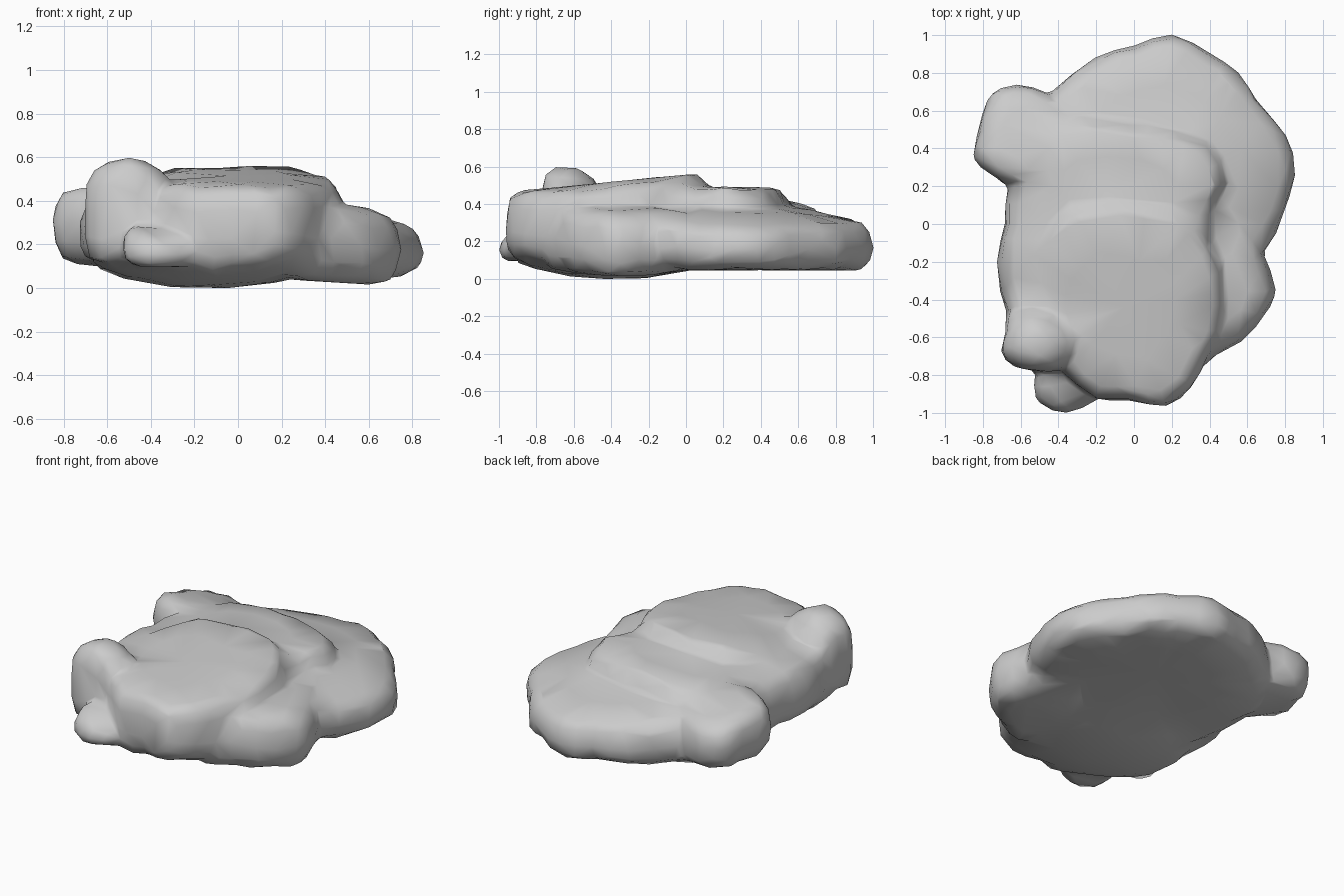
import bpy, bmesh, random, math
from mathutils import Vector

if "Cube" in bpy.data.objects:
    bpy.data.objects.remove(bpy.data.objects["Cube"])

random.seed(4)


def slab(name, outline, bottom, top, rings, jitter=0.01):
    """Stack scaled copies of an outline between a bottom and a top surface."""
    # smooth the outline with one in-between point per edge
    n = len(outline)
    pts = []
    for i in range(n):
        p0, p1, p2, p3 = (Vector(outline[(i + k) % n]) for k in (-1, 0, 1, 2))
        pts += [p1, (p1 + p2) * 0.5625 - (p0 + p3) * 0.0625]
    c = sum(pts, Vector((0, 0))) / len(pts)
    bm = bmesh.new()
    loops = []
    for s, t in rings:
        loop = []
        for p in pts:
            x, y = c + (p - c) * s * 1.008
            lo, hi = bottom(x, y), top(x, y)
            j = jitter if 0 < t < 1 else jitter * 0.2
            z = lo + (hi - lo) * t + random.uniform(-j, j)
            loop.append(bm.verts.new((x + random.uniform(-j, j) * (s < 1),
                                      y + random.uniform(-j, j) * (s < 1), z)))
        loops.append(loop)
    m = len(pts)
    for a, b in zip(loops, loops[1:]):
        for i in range(m):
            bm.faces.new((a[i], a[(i + 1) % m], b[(i + 1) % m], b[i]))
    for loop, f in ((loops[0], bottom), (loops[-1], top)):
        v = bm.verts.new((c.x, c.y, f(c.x, c.y)))
        for i in range(m):
            bm.faces.new((loop[i], loop[(i + 1) % m], v))
    bmesh.ops.triangulate(bm, faces=bm.faces)
    bmesh.ops.recalc_face_normals(bm, faces=bm.faces)
    me = bpy.data.meshes.new(name)
    bm.to_mesh(me)
    bm.free()
    ob = bpy.data.objects.new(name, me)
    bpy.context.collection.objects.link(ob)
    return ob


def bowl(x, y):
    return 0.31 * ((x + 0.13) ** 2 + (y + 0.38) ** 2)


ROUND = [(0.5, 0), (0.82, 0.06), (0.96, 0.25), (1, 0.5), (0.95, 0.78), (0.82, 0.95), (0.5, 1)]

# wide low slab at the back
base = slab("base_slab",
            [(0.2, 1.0), (0.4, 0.9), (0.55, 0.8), (0.64, 0.66), (0.8, 0.47), (0.85, 0.27),
             (0.78, 0.05), (0.68, -0.15), (0.3, -0.4), (-0.2, -0.4), (-0.6, -0.2),
             (-0.66, 0.2), (-0.62, 0.5), (-0.44, 0.69), (-0.2, 0.88), (0, 0.94)],
            lambda x, y: 0.05,
            lambda x, y: 0.42 - 0.17 * max(0, y - 0.4) - 0.06 * max(0, x + 0.1)
            - 0.2 * max(0, x - 0.45),
            [(0.5, 0), (0.87, 0.03), (0.98, 0.2), (1, 0.45), (0.98, 0.8), (0.9, 0.96), (0.6, 1)])

# middle step
middle = slab("middle_slab",
              [(-0.3, 0.57), (0, 0.54), (0.2, 0.51), (0.4, 0.43), (0.5, 0.23), (0.42, 0.06),
               (0.38, -0.4), (0, -0.7), (-0.45, -0.7), (-0.66, -0.5), (-0.72, -0.2),
               (-0.68, 0), (-0.66, 0.22), (-0.52, 0.45)],
              lambda x, y: 0.12,
              lambda x, y: 0.495 - 0.1 * max(0, -x - 0.15),
              [(0.6, 0), (0.95, 0.05), (1, 0.25), (0.99, 0.55), (0.95, 0.82), (0.87, 0.97), (0.6, 1)])

# tall front block with a flat tilted top and bowl-shaped underside
upper = slab("upper_block",
             [(-0.1, 0.13), (0.2, 0.1), (0.34, 0), (0.45, -0.18), (0.48, -0.35), (0.46, -0.58),
              (0.39, -0.7), (0.3, -0.86), (0.17, -0.96), (-0.03, -0.93), (-0.2, -0.92),
              (-0.4, -0.77), (-0.6, -0.7), (-0.67, -0.5), (-0.66, -0.25), (-0.52, -0.05),
              (-0.35, 0.09)],
             bowl,
             lambda x, y: 0.57 + 0.1 * (y - 0.08) - 0.35 * max(0, -x - 0.28)
             - 0.15 * max(0, x - 0.25),
             [(0.4, 0), (0.75, 0), (0.92, 0.03), (0.98, 0.15), (1, 0.35), (0.99, 0.72),
              (0.95, 0.9), (0.87, 0.99), (0.5, 1)])

# boulder at the front right
right = slab("right_boulder",
             [(0.3, 0.08), (0.58, 0.05), (0.68, -0.15), (0.75, -0.35), (0.69, -0.48),
              (0.57, -0.62), (0.42, -0.7), (0.33, -0.77), (0.15, -0.75), (0.1, -0.25)],
             lambda x, y: 0.02 + 0.06 * max(0, 0.6 - x),
             lambda x, y: 0.385 - 0.2 * max(0, x - 0.52), ROUND)

# round boulder at the back left
left = slab("left_boulder",
            [(-0.85, 0.35), (-0.82, 0.5), (-0.78, 0.65), (-0.7, 0.72), (-0.6, 0.735),
             (-0.46, 0.69), (-0.3, 0.55), (-0.35, 0.3), (-0.62, 0.2), (-0.75, 0.26)],
            lambda x, y: 0.1 - 0.1 * (x + 0.6),
            lambda x, y: 0.45 - 0.22 * (y - 0.42), ROUND)

# raised knob on the front left corner
knob = slab("corner_knob",
            [(-0.65, -0.45), (-0.68, -0.58), (-0.7, -0.68), (-0.64, -0.75), (-0.53, -0.775),
             (-0.38, -0.77), (-0.28, -0.62), (-0.42, -0.47)],
            lambda x, y: 0.12,
            lambda x, y: 0.61 - 0.3 * abs(x + 0.5) - 2.0 * (y + 0.64) ** 2,
            [(0.5, 0), (0.9, 0.05), (1, 0.25), (1, 0.6), (0.96, 0.83), (0.75, 0.96), (0.4, 1)], 0.006)

# small stone at the front foot
foot = slab("foot_stone",
            [(-0.2, -0.93), (-0.3, -0.985), (-0.39, -1.0), (-0.46, -0.97), (-0.52, -0.92),
             (-0.52, -0.78), (-0.4, -0.68), (-0.2, -0.75), (-0.18, -0.85)],
            lambda x, y: 0.1,
            lambda x, y: 0.29 - 0.15 * max(0, x + 0.42) - 0.45 * max(0, -y - 0.85), ROUND, 0.006)

# fuse the stones, then wear the joints down into one soft faceted rock
parts = (base, middle, right, left, knob, foot)
rock = upper
for other in parts:
    mod = rock.modifiers.new("fuse", "BOOLEAN")
    mod.operation = "UNION"
    mod.solver = "EXACT"
    mod.object = other
mod = rock.modifiers.new("skin", "REMESH")
mod.mode = "VOXEL"
mod.voxel_size = 0.02
mod = rock.modifiers.new("wear", "SMOOTH")
mod.factor = 0.5
mod.iterations = 4
mod = rock.modifiers.new("facet", "DECIMATE")
mod.ratio = 0.03
bpy.context.view_layer.update()
mesh = bpy.data.meshes.new_from_object(rock.evaluated_get(bpy.context.evaluated_depsgraph_get()))
rock.modifiers.clear()
rock.data = mesh
rock.name = "rock"
for other in parts:
    bpy.data.objects.remove(other)

# stand on the ground and shade smooth
low = min(v.co.z for v in mesh.vertices)
for v in mesh.vertices:
    v.co.z -= low
bpy.context.view_layer.objects.active = rock
rock.select_set(True)
bpy.ops.object.shade_smooth_by_angle(angle=math.radians(60))
